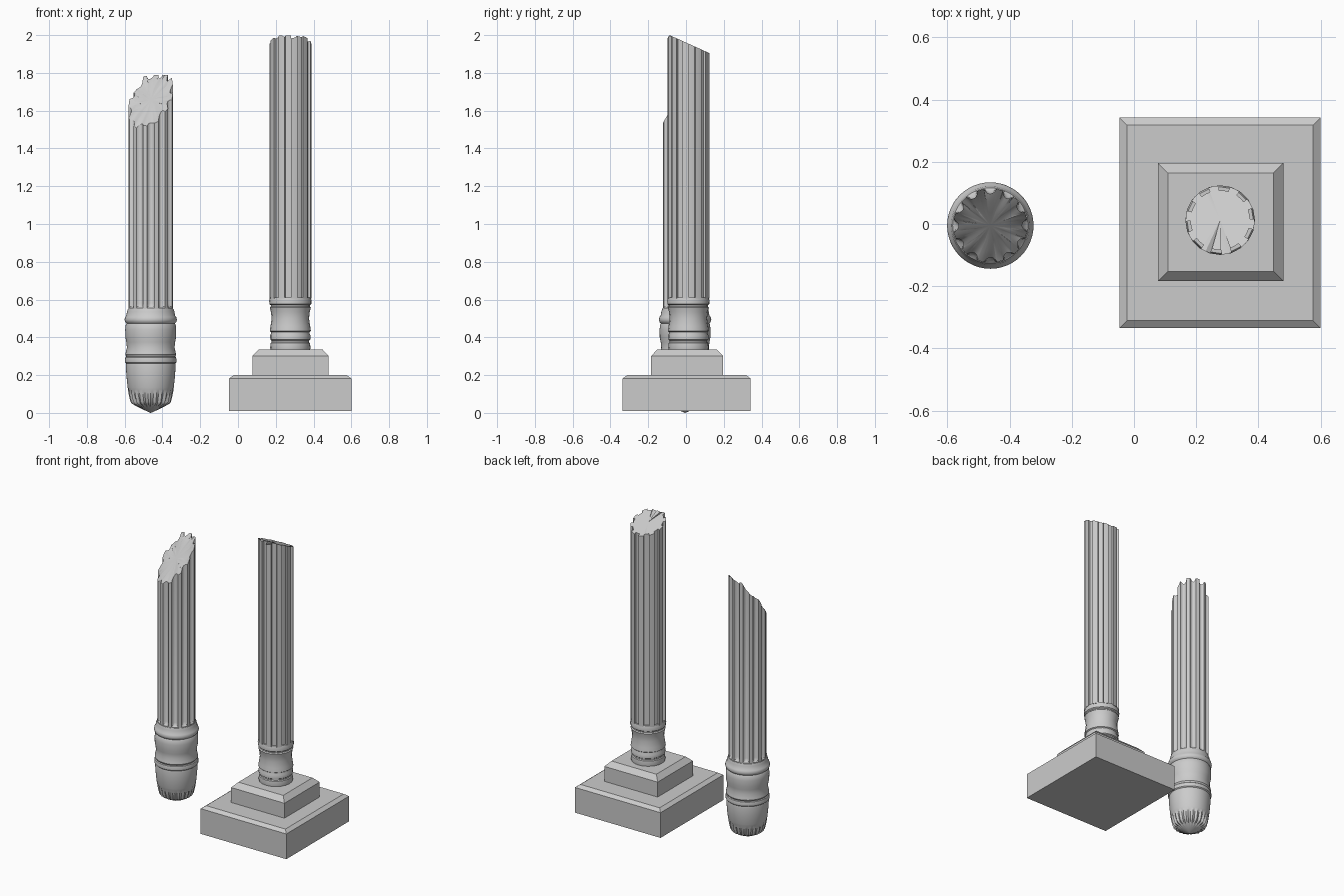
import bpy, bmesh
from math import sin, cos, pi, radians

if "Cube" in bpy.data.objects:
    bpy.data.objects.remove(bpy.data.objects["Cube"])


def finish(name, bm, angle=None):
    bmesh.ops.recalc_face_normals(bm, faces=bm.faces)
    mesh = bpy.data.meshes.new(name)
    bm.to_mesh(mesh)
    bm.free()
    ob = bpy.data.objects.new(name, mesh)
    bpy.context.collection.objects.link(ob)
    if angle:
        bpy.ops.object.select_all(action='DESELECT')
        bpy.context.view_layer.objects.active = ob
        ob.select_set(True)
        bpy.ops.object.shade_smooth_by_angle(angle=radians(angle))
    return ob


def loft(bm, rings, centre=None):
    """Join closed rings of points, capping the first flat and the last with a fan."""
    loops = [[bm.verts.new(p) for p in ring] for ring in rings]
    n = len(loops[0])
    for a, b in zip(loops, loops[1:]):
        for i in range(n):
            j = (i + 1) % n
            bm.faces.new((a[i], a[j], b[j], b[i]))
    bm.faces.new(loops[0][::-1])
    if centre:
        c = bm.verts.new(centre)
        for i in range(n):
            bm.faces.new((loops[-1][i], loops[-1][(i + 1) % n], c))
    else:
        bm.faces.new(loops[-1])


def stepped_block(name, x0, x1, y0, y1, z0, z1, inset, drop):
    def ring(d, z):
        return [(x0 + d, y0 + d, z), (x1 - d, y0 + d, z),
                (x1 - d, y1 - d, z), (x0 + d, y1 - d, z)]
    bm = bmesh.new()
    loft(bm, [ring(0, z0), ring(0, z1 - drop), ring(inset, z1)])
    finish(name, bm)


def turned(name, cx, cy, profile, segs):
    """Lathe; the third profile value pulls in every other vertex for flutes."""
    bm = bmesh.new()
    rings = []
    for r, z, f in profile:
        rings.append([(cx + (r - f * (i % 2)) * cos(2 * pi * i / segs),
                       cy + (r - f * (i % 2)) * sin(2 * pi * i / segs), z)
                      for i in range(segs)])
    loft(bm, rings)
    finish(name, bm, 35)


def fluted_shaft(name, cx, cy, r, n, tooth, phase, levels, top, depth, inner):
    """tooth: (fraction of pitch, relative groove depth); top: broken end height."""
    def pts(d, height, scale=1.0):
        out = []
        for k in range(n):
            for f, g in tooth:
                a = 2 * pi * (k + f) / n + phase
                rr = (r - d * g) * scale
                x, y = rr * cos(a), rr * sin(a)
                out.append((cx + x, cy + y, height(x, y)))
        return out
    rings = [pts(d, lambda x, y, z=z: z) for z, d in levels]
    rings.append(pts(depth, top))
    rings += [pts(depth, top, s) for s in inner]
    bm = bmesh.new()
    loft(bm, rings, (cx, cy, top(0, 0)))
    finish(name, bm, 30)


# Pedestal of the right column
stepped_block("plinth_lower", -0.047, 0.6, -0.335, 0.342, 0.01, 0.2, 0.024, 0.018)
stepped_block("plinth_upper", 0.077, 0.48, -0.184, 0.196, 0.198, 0.335, 0.032, 0.033)

# Turned base of the right column
RX, RY = 0.277, 0.0125
turned("column_base", RX, RY, [
    (0.104, 0.33, 0), (0.107, 0.345, 0), (0.104, 0.37, 0), (0.099, 0.375, 0),
    (0.099, 0.383, 0), (0.106, 0.388, 0), (0.107, 0.41, 0), (0.102, 0.42, 0),
    (0.102, 0.428, 0), (0.109, 0.433, 0), (0.105, 0.46, 0), (0.099, 0.50, 0),
    (0.103, 0.535, 0), (0.109, 0.558, 0), (0.103, 0.564, 0), (0.103, 0.57, 0),
    (0.111, 0.576, 0), (0.112, 0.595, 0), (0.107, 0.612, 0)], 20)

# Right shaft with square grooves and a sloping cut
square = [(0.0, 1), (0.25, 1), (0.5, 1), (0.5, 0), (0.75, 0), (1.0, 0)]
fluted_shaft("column_shaft", RX, RY, 0.111, 10, square, radians(2),
             [(0.605, 0.015)],
             lambda x, y: 1.955 - 0.45 * y - 2.0 * max(0, -y - 0.1),
             0.015, [])

# Turned end of the left fragment with a scalloped tip
LX, LY = -0.462, -0.005
turned("fragment_base", LX, LY, [
    (0.001, 0.0, 0), (0.05, 0.022, 0.004), (0.099, 0.048, 0.01), (0.107, 0.058, 0.012),
    (0.115, 0.09, 0.009), (0.121, 0.125, 0.004), (0.122, 0.135, 0),
    (0.128, 0.19, 0), (0.132, 0.25, 0), (0.130, 0.262, 0), (0.136, 0.268, 0),
    (0.137, 0.28, 0), (0.134, 0.294, 0), (0.129, 0.298, 0), (0.134, 0.308, 0),
    (0.132, 0.32, 0), (0.126, 0.345, 0), (0.129, 0.375, 0), (0.134, 0.40, 0),
    (0.135, 0.44, 0), (0.132, 0.468, 0), (0.128, 0.474, 0), (0.135, 0.48, 0),
    (0.139, 0.493, 0), (0.135, 0.508, 0), (0.129, 0.515, 0), (0.126, 0.535, 0),
    (0.121, 0.55, 0), (0.117, 0.552, 0)], 48)


# Left shaft with rounded flutes and a steep ragged break
def ragged(x, y):
    rim = (x * x + y * y) / 0.0142
    chip = 0.010 * sin(57 * x + 31 * y) + 0.008 * sin(83 * y - 90 * x + 1)
    return min(1.79, 1.655 + 0.5 * x + 1.13 * y + chip * rim)


rounded = [(0.0, 0), (0.18, 0), (0.36, 0)]
rounded += [(0.38 + 0.1 * i, sin(pi * (i + 0.25) / 6.5) ** 0.6) for i in range(7)]
rounded = [(f, g) for f, g in rounded if f < 0.99]
fluted_shaft("fragment_shaft", LX, LY, 0.119, 12, rounded, radians(-20),
             [(0.54, 0), (0.555, 0.0), (0.563, 0.010), (0.58, 0.017)],
             ragged, 0.017, [0.75, 0.4])
